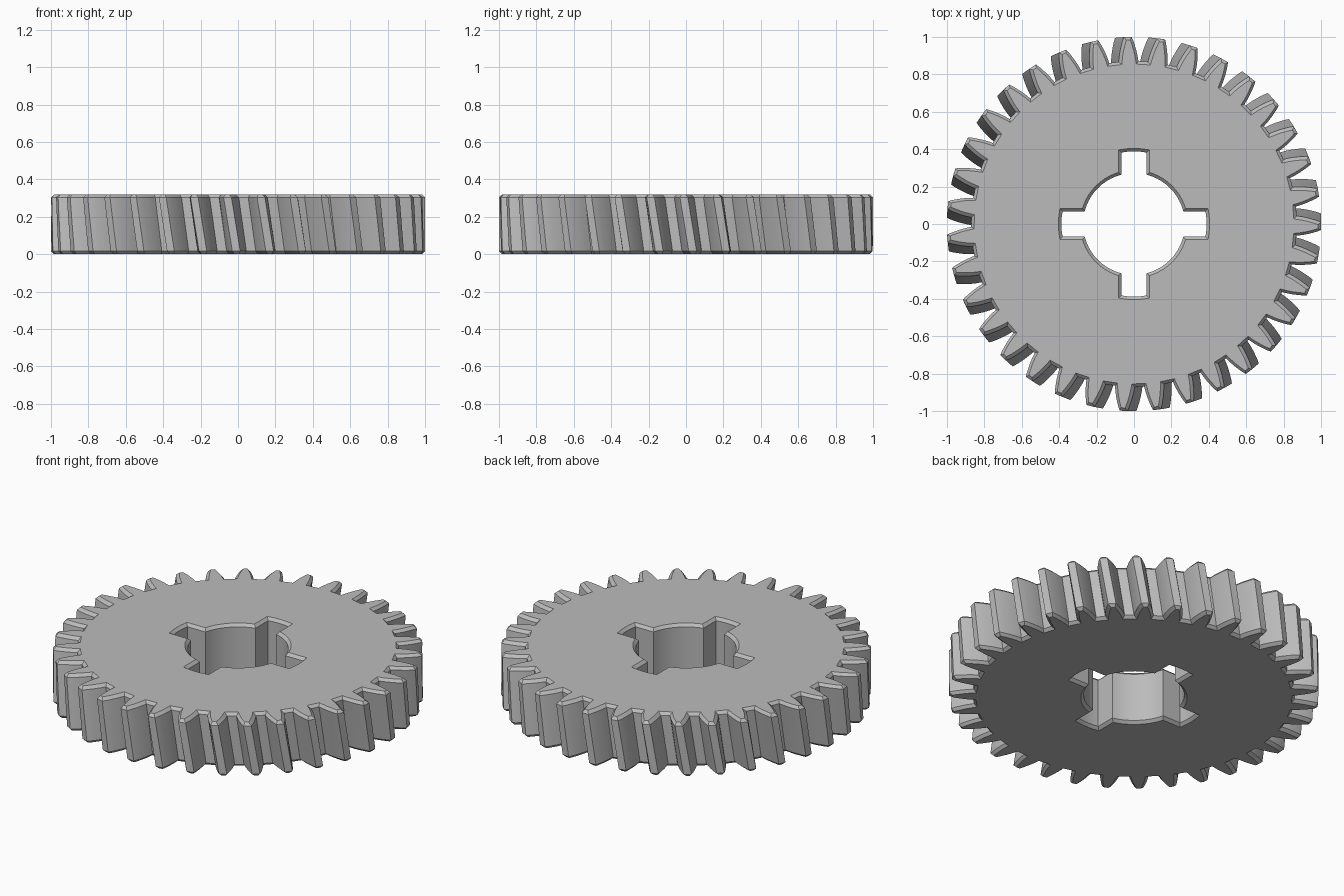
import bpy, bmesh, math
from mathutils import Vector

cube = bpy.data.objects.get("Cube")
if cube:
    bpy.data.objects.remove(cube, do_unlink=True)

TEETH = 35
HEIGHT = 0.32
CHAMFER = 0.016
TWIST = math.radians(-3.0)      # turn of the teeth from bottom to top
TOP_PHASE = math.radians(-0.8)  # tooth angle on the top face
LAYERS = 6

# Half tooth: radius and half width
FLANK = [(0.87, 0.053), (0.90, 0.049), (0.93, 0.043), (0.96, 0.035), (0.98, 0.029), (1.0, 0.021)]


def polar(radius, angle):
    return Vector((radius * math.cos(angle), radius * math.sin(angle)))


def tooth_outline():
    points = []
    for i in range(TEETH):
        centre = math.tau * i / TEETH
        points += [polar(r, centre - w / r) for r, w in FLANK]
        points += [polar(r, centre + w / r) for r, w in reversed(FLANK)]
    return points


def bore_outline(radius=0.272, reach=0.388, half=0.068):
    """Round bore with four key slots."""
    points = []
    a_in, a_out = math.asin(half / radius), math.asin(half / reach)
    for q in range(4):
        centre = q * math.pi / 2
        points += [polar(radius, centre - a_in)]
        points += [polar(reach, centre + a_out * k / 2) for k in range(-2, 3)]
        sweep = math.pi / 2 - 2 * a_in
        points += [polar(radius, centre + a_in + sweep * k / 10) for k in range(10)]
    return points


def inset(points, distance):
    """Move a counter-clockwise outline inwards with mitred corners."""
    result = []
    for i, p in enumerate(points):
        a = (p - points[i - 1]).normalized()
        b = (points[(i + 1) % len(points)] - p).normalized()
        na, nb = Vector((-a.y, a.x)), Vector((-b.y, b.x))
        result.append(p + (na + nb) * distance / (1 + na.dot(nb)))
    return result


def add_wall(bm, outline, offset, twist, phase):
    """Stack chamfered rings of an outline; return the bottom and top rims."""
    span = HEIGHT - 2 * CHAMFER
    levels = [(0, offset)]
    levels += [(CHAMFER + span * k / LAYERS, 0) for k in range(LAYERS + 1)]
    levels += [(HEIGHT, offset)]
    rings = []
    for z, d in levels:
        turn = phase + twist * (z / HEIGHT - 1)
        c, s = math.cos(turn), math.sin(turn)
        rings.append([bm.verts.new((p.x * c - p.y * s, p.x * s + p.y * c, z))
                      for p in (inset(outline, d) if d else outline)])
    n = len(outline)
    for low, high in zip(rings, rings[1:]):
        for i in range(n):
            j = (i + 1) % n
            bm.faces.new((low[i], low[j], high[j], high[i]))
    return rings[0], rings[-1]


def rim_edges(bm, rim):
    return [bm.edges.get((rim[i - 1], rim[i])) for i in range(len(rim))]


# Gear body: toothed rim, slotted bore and the two flat faces between them
bm = bmesh.new()
outer = add_wall(bm, tooth_outline(), CHAMFER, TWIST, TOP_PHASE)
inner = add_wall(bm, bore_outline(), -CHAMFER, 0, 0)
for a, b in zip(outer, inner):
    bmesh.ops.triangle_fill(bm, use_beauty=True, use_dissolve=False,
                            edges=rim_edges(bm, a) + rim_edges(bm, b))
bmesh.ops.recalc_face_normals(bm, faces=bm.faces[:])

mesh = bpy.data.meshes.new("helical_gear")
bm.to_mesh(mesh)
bm.free()
gear = bpy.data.objects.new("helical_gear", mesh)
bpy.context.collection.objects.link(gear)

# Plain grey metal
grey = bpy.data.materials.new("grey_metal")
grey.use_nodes = True
colour = (0.5, 0.5, 0.5, 1)
grey.diffuse_color = colour
grey.node_tree.nodes["Principled BSDF"].inputs["Base Color"].default_value = colour
mesh.materials.append(grey)

bpy.context.view_layer.objects.active = gear
gear.select_set(True)
bpy.ops.object.shade_smooth_by_angle(angle=math.radians(25))
